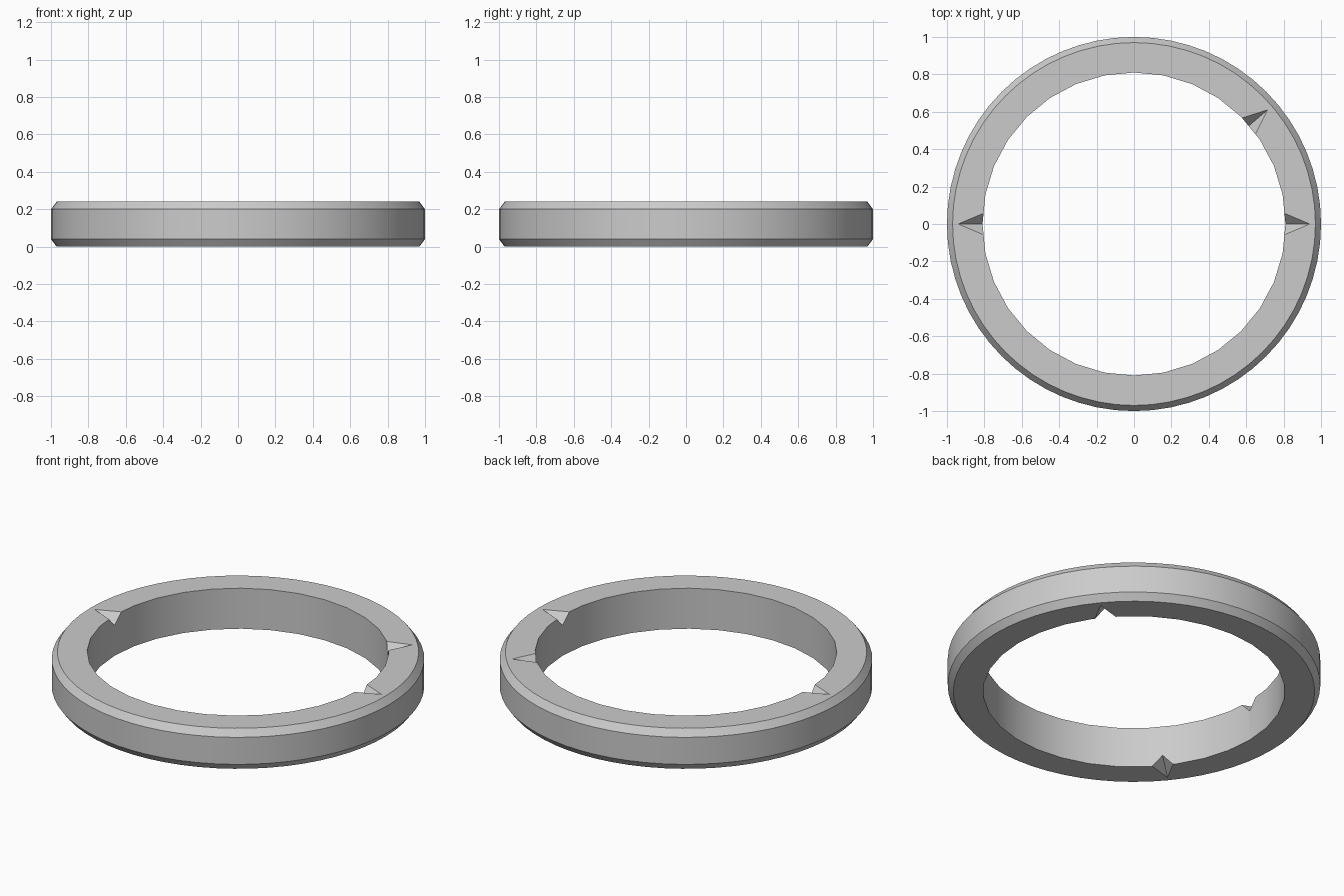
import bpy
import bmesh
from math import radians, pi
from mathutils import Matrix

if "Cube" in bpy.data.objects:
    bpy.data.objects.remove(bpy.data.objects["Cube"])

HEIGHT, BORE, RIM, CHAMFER_R = 0.24, 0.81, 1.0, 0.97
TIP, HALF_W, DEPTH = 0.94, 0.055, 0.06


def to_object(name, bm):
    bmesh.ops.recalc_face_normals(bm, faces=bm.faces)
    mesh = bpy.data.meshes.new(name)
    bm.to_mesh(mesh)
    bm.free()
    ob = bpy.data.objects.new(name, mesh)
    bpy.context.collection.objects.link(ob)
    return ob


def lathe_solid(name, profile, sides):
    """Closed solid of revolution from (radius, z) points, capped at both ends."""
    bm = bmesh.new()
    rings = []
    for r, z in profile:
        ring = bmesh.ops.create_circle(bm, segments=sides, radius=r,
                                       matrix=Matrix.Translation((0, 0, z)))["verts"]
        rings.append(ring)
    for a, b in zip(rings, rings[1:]):
        for i in range(sides):
            j = (i + 1) % sides
            bm.faces.new((a[i], a[j], b[j], b[i]))
    bm.faces.new(rings[0])
    bm.faces.new(rings[-1])
    return to_object(name, bm)


def notch_cutter(name, angle, z):
    """Four-sided spike pointing outwards, its widest edges lying at height z."""
    start = 0.70
    grow = (TIP - start) / (TIP - BORE)
    bm = bmesh.new()
    w, d = HALF_W * grow, DEPTH * grow
    base = [bm.verts.new((start, y, dz)) for y, dz in ((w, 0), (0, d), (-w, 0), (0, -d))]
    tip = bm.verts.new((TIP, 0, 0))
    bm.faces.new(base)
    for i in range(4):
        bm.faces.new((base[i], base[(i + 1) % 4], tip))
    bm.transform(Matrix.Translation((0, 0, z)) @ Matrix.Rotation(radians(angle), 4, 'Z'))
    return to_object(name, bm)


# Outer ring body with chamfered top and bottom edges
ring = lathe_solid("ring", [(CHAMFER_R, 0), (RIM, 0.04), (RIM, 0.20), (CHAMFER_R, HEIGHT)], 64)

# Bore, three notches on top, two underneath
cutters = [lathe_solid("bore_cutter", [(BORE, -0.2), (BORE, 0.5)], 32)]
cutters += [notch_cutter("top_notch_cutter", a, HEIGHT) for a in (0, 40.5, 180)]
cutters += [notch_cutter("bottom_notch_cutter", a, 0) for a in (39, 219)]

bpy.context.view_layer.objects.active = ring
ring.select_set(True)
for cutter in cutters:
    cutter.hide_render = True
    mod = ring.modifiers.new("cut", 'BOOLEAN')
    mod.operation = 'DIFFERENCE'
    mod.solver = 'EXACT'
    mod.object = cutter
    bpy.ops.object.modifier_apply(modifier=mod.name)
for cutter in cutters:
    bpy.data.objects.remove(cutter, do_unlink=True)

# Smooth walls, crisp chamfers and notches
bpy.ops.object.shade_smooth_by_angle(angle=radians(25))
